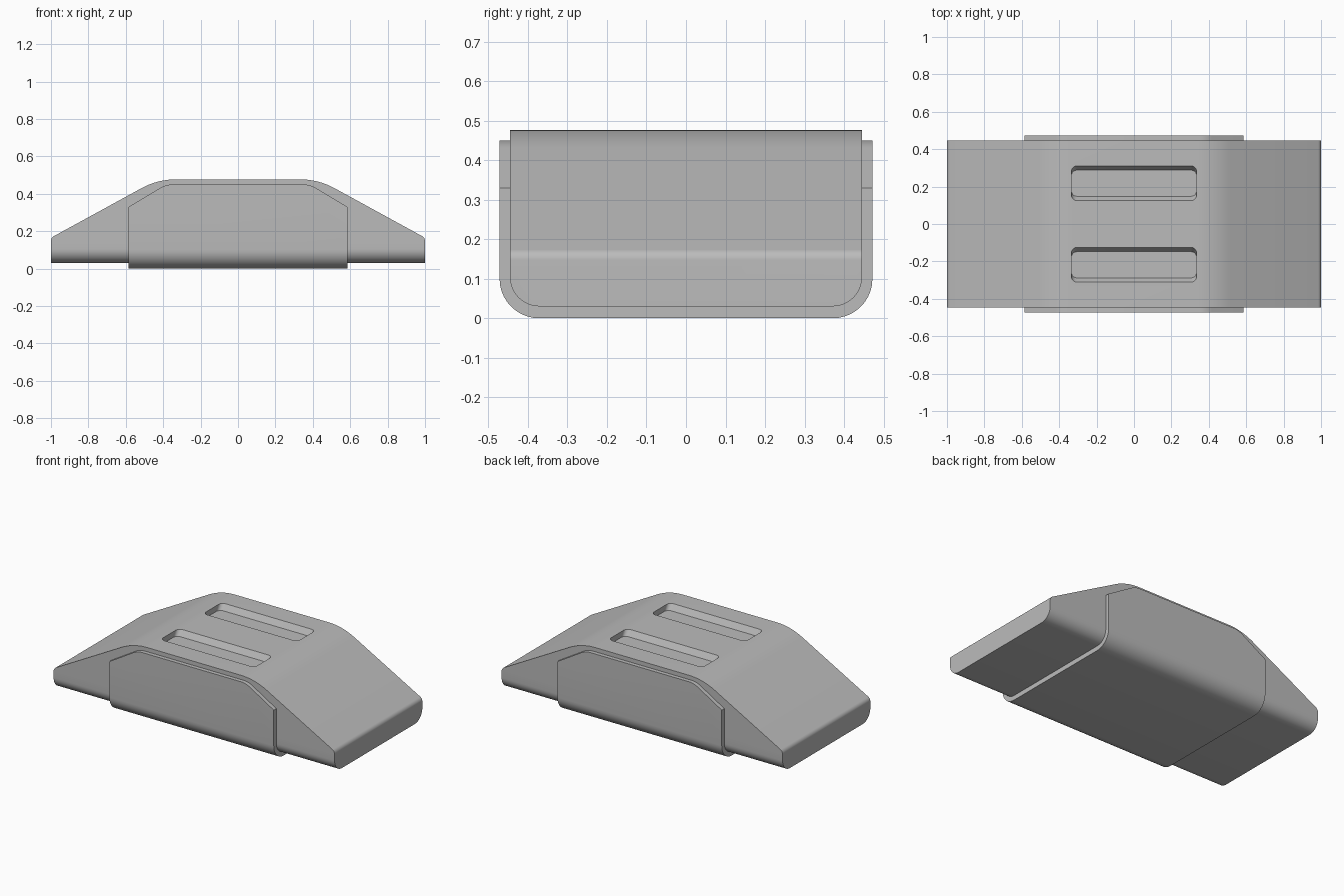
import bpy, bmesh, math
from mathutils import Vector

cube = bpy.data.objects.get("Cube")
if cube:
    bpy.data.objects.remove(cube, do_unlink=True)

grey = bpy.data.materials.new("plain_grey")
grey.use_nodes = True
grey.diffuse_color = (0.5, 0.5, 0.5, 1)
grey.node_tree.nodes["Principled BSDF"].inputs["Base Color"].default_value = (0.5, 0.5, 0.5, 1)


def fillet(corners, steps=10):
    """Round each (x, y, radius) corner of a closed outline."""
    out = []
    for i, (x, y, r) in enumerate(corners):
        p = Vector((x, y))
        if r == 0:
            out.append(p)
            continue
        a = (Vector(corners[i - 1][:2]) - p).normalized()
        b = (Vector(corners[(i + 1) % len(corners)][:2]) - p).normalized()
        half = a.angle(b) / 2
        centre = p + (a + b).normalized() * r / math.sin(half)
        start = p + a * r / math.tan(half) - centre
        end = p + b * r / math.tan(half) - centre
        sweep = start.angle(end)
        for k in range(steps + 1):
            t = k / steps
            out.append(centre + (start * math.sin((1 - t) * sweep)
                                 + end * math.sin(t * sweep)) / math.sin(sweep))
    return out


def loft(name, rings):
    """Closed solid through matching rings of 3D points."""
    bm = bmesh.new()
    loops = [[bm.verts.new(p) for p in ring] for ring in rings]
    n = len(loops[0])
    for low, high in zip(loops, loops[1:]):
        for i in range(n):
            j = (i + 1) % n
            bm.faces.new((low[i], low[j], high[j], high[i]))
    bm.faces.new(loops[0])
    bm.faces.new(loops[-1])
    bmesh.ops.recalc_face_normals(bm, faces=bm.faces)
    mesh = bpy.data.meshes.new(name)
    bm.to_mesh(mesh)
    bm.free()
    mesh.materials.append(grey)
    ob = bpy.data.objects.new(name, mesh)
    bpy.context.collection.objects.link(ob)
    return ob


def boolean(ob, tool, operation):
    mod = ob.modifiers.new(operation, 'BOOLEAN')
    mod.operation, mod.object, mod.solver = operation, tool, 'EXACT'
    bpy.context.view_layer.objects.active = ob
    bpy.ops.object.modifier_apply(modifier=mod.name)


def shaped_block(name, half_profile, half_width, bottom, radius):
    """Side profile mirrored in x, trimmed by a section with round lower corners."""
    profile = half_profile + [(-x, z, r) for x, z, r in reversed(half_profile)]
    side = fillet(profile)
    ob = loft(name, [[(p.x, y, p.y) for p in side] for y in (-0.7, 0.7)])
    w = half_width
    section = fillet([(-w, bottom, radius), (w, bottom, radius), (w, 0.7, 0), (-w, 0.7, 0)])
    trim = loft("trim", [[(x, p.x, p.y) for p in section] for x in (-1.2, 1.2)])
    boolean(ob, trim, 'INTERSECT')
    bpy.data.objects.remove(trim, do_unlink=True)
    return ob


# Main wedge body and the wider sleeve around its middle
body = shaped_block("body", [(1, -0.1, 0), (1, 0.165, 0.03), (0.43, 0.477, 0.38)],
                    0.446, 0.03, 0.075)
sleeve = shaped_block("sleeve", [(0.585, -0.1, 0), (0.585, 0.33, 0), (0.385, 0.45, 0.13)],
                      0.472, 0, 0.1)
boolean(sleeve, body, 'DIFFERENCE')

# Two shallow slots in the top, with sloping long walls
for side in (-1, 1):
    rings = []
    for z, half_y in ((0.44, 0.07), (0.477, 0.093), (0.51, 0.113)):
        w = 0.335
        outline = fillet([(-w, -half_y, 0.03), (w, -half_y, 0.03),
                          (w, half_y, 0.03), (-w, half_y, 0.03)], 6)
        rings.append([(p.x, p.y + side * 0.218, z) for p in outline])
    cutter = loft("slot_cutter", rings)
    boolean(body, cutter, 'DIFFERENCE')
    bpy.data.objects.remove(cutter, do_unlink=True)

# Smooth the round edges, keep the creases
for ob in (body, sleeve):
    bpy.ops.object.select_all(action='DESELECT')
    ob.select_set(True)
    bpy.context.view_layer.objects.active = ob
    bpy.ops.object.shade_smooth_by_angle(angle=math.radians(20))
